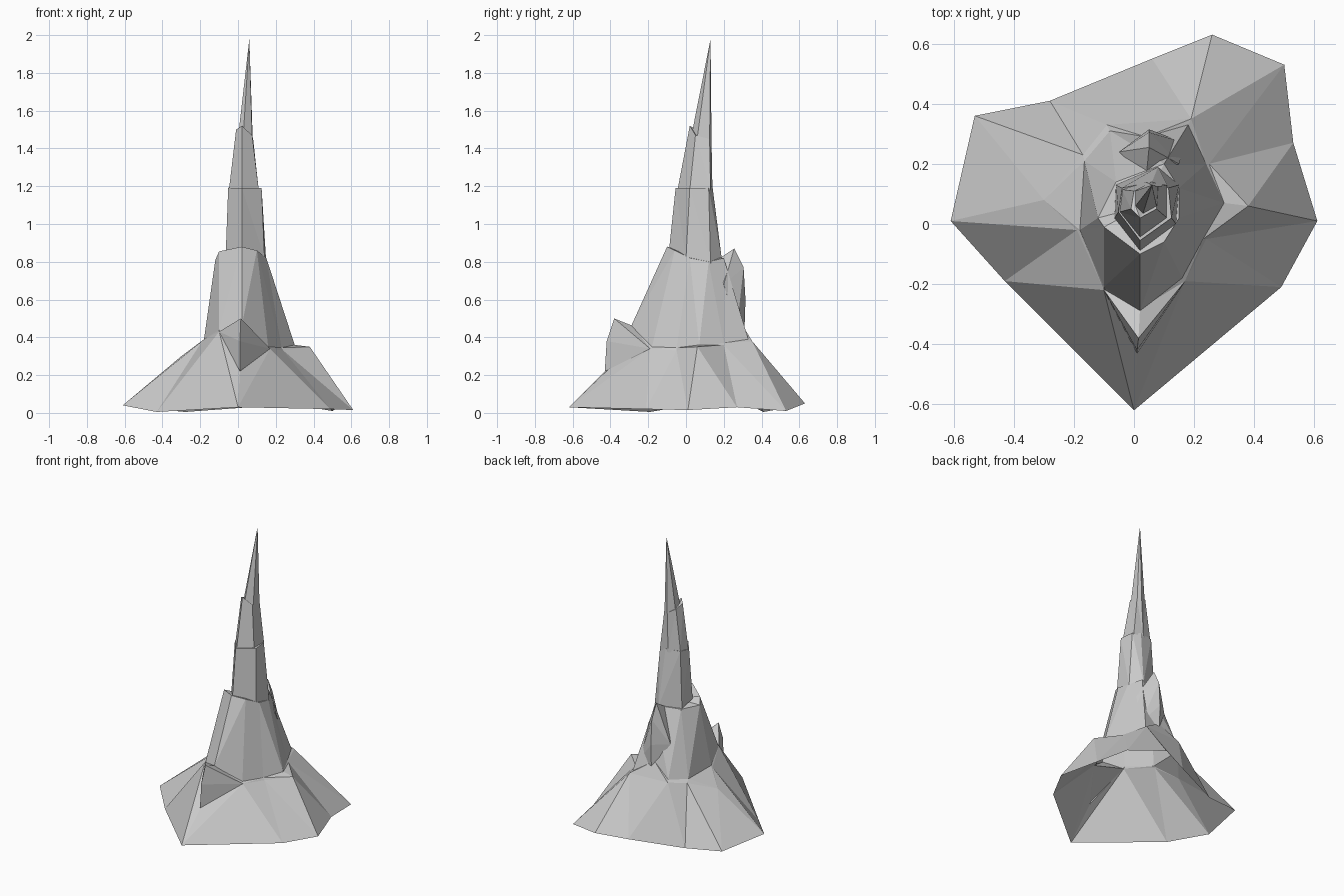
import bpy, bmesh
from math import atan2, pi


def finish(name, bm):
    bmesh.ops.recalc_face_normals(bm, faces=bm.faces)
    me = bpy.data.meshes.new(name)
    bm.to_mesh(me)
    bm.free()
    ob = bpy.data.objects.new(name, me)
    bpy.context.collection.objects.link(ob)
    return ob


def stitch(bm, a, b, center):
    """Triangulate between two rings of any size, walking round by angle."""
    def ordered(ring):
        key = lambda v: (atan2(v.co.y - center[1], v.co.x - center[0]) + pi / 2 + 0.25) % (2 * pi)
        s = sorted(ring, key=key)
        return s + s[:1], [key(v) for v in s] + [key(s[0]) + 2 * pi]
    (a, ka), (b, kb) = ordered(a), ordered(b)
    i = j = 0
    while i < len(a) - 1 or j < len(b) - 1:
        step_a = j == len(b) - 1 or (i < len(a) - 1 and ka[i] + ka[i + 1] < kb[j] + kb[j + 1])
        if step_a:
            bm.faces.new((a[i], a[i + 1], b[j]))
            i += 1
        else:
            bm.faces.new((a[i], b[j + 1], b[j]))
            j += 1


def loft(name, rings, center, tip=None):
    bm = bmesh.new()
    vr = [[bm.verts.new(p) for p in r] for r in rings]
    for a, b in zip(vr, vr[1:]):
        stitch(bm, a, b, center)
    if tip:
        t = bm.verts.new(tip)
        key = lambda v: atan2(v.co.y - center[1], v.co.x - center[0])
        s = sorted(vr[-1], key=key)
        for p, q in zip(s, s[1:] + s[:1]):
            bm.faces.new((p, q, t))
    return finish(name, bm)


def chunk(name, pts):
    bm = bmesh.new()
    for p in pts:
        bm.verts.new(p)
    bmesh.ops.convex_hull(bm, input=bm.verts)
    return finish(name, bm)


# Wide open skirt at the foot, with a shelf running in to the cone
rim = [(0, -.62, .03), (.49, -.21, .02), (.61, .01, .015), (.53, .27, .03),
       (.5, .53, .01), (.26, .63, .05), (.06, .55, .03), (-.28, .41, .005),
       (-.53, .36, .03), (-.61, .01, .04), (-.43, -.19, .005)]
shoulder = [(.01, -.42, .22), (.17, -.19, .34), (.24, -.05, .33), (.38, .06, .35),
            (.25, .2, .36), (.19, .35, .38), (-.09, .33, .38), (-.17, .23, .36),
            (-.3, .08, .3), (-.19, -.02, .38), (-.1, -.22, .43)]
waist = [(.02, -.29, .46), (.16, -.18, .35), (.23, -.05, .345), (.3, .07, .36),
         (.24, .2, .37), (.18, .33, .39), (.04, .29, .48), (-.08, .31, .39),
         (-.165, .21, .38), (-.18, -.02, .39), (-.1, -.21, .44)]
loft("skirt", [rim, shoulder, waist], (.02, .07))

# Main cone up to the first ledge
ledge = [(.02, -.10, .88), (.1, -.06, .86), (.15, .02, .82), (.15, .12, .8),
         (.1, .2, .82), (-.06, .14, .81), (-.12, .02, .81), (-.1, -.01, .855)]
loft("cone", [waist, ledge], (.03, .07), (.03, .06, .83))

# Column and spire
foot = [(.02, -.09, .86), (.14, 0, .82), (.15, .13, .79), (.08, .19, .81),
        (-.06, .13, .81), (-.065, .02, .84)]
collar = [(.02, -.055, 1.19), (.125, .02, 1.19), (.115, .12, 1.19), (.06, .14, 1.2),
          (-.04, .12, 1.2), (-.052, .04, 1.19)]
loft("column", [foot, collar], (.03, .07), (.04, .08, 1.19))
neck = [(.02, -.045, 1.18), (.11, .02, 1.18), (.11, .13, 1.18), (.04, .14, 1.18),
        (-.04, .115, 1.18), (-.048, .04, 1.18)]
crown = [(.02, .02, 1.52), (.075, .05, 1.47), (.08, .125, 1.45), (.05, .135, 1.45),
         (0, .11, 1.48), (-.01, .05, 1.5)]
inset = [(.03, .035, 1.5), (.075, .06, 1.46), (.078, .125, 1.45), (.05, .135, 1.45),
         (.005, .11, 1.48), (.005, .06, 1.5)]
loft("spire", [neck, crown, inset], (.04, .08), (.06, .13, 1.98))

# Jutting rocks on the front and the back
chunk("front_rock", [(.015, -.38, .5), (.01, -.42, .38), (.01, -.43, .22), (-.1, -.22, .43),
                     (.17, -.19, .34), (.02, -.28, .46)])
chunk("back_rock", [(.05, .255, .87), (.05, .305, .77), (.05, .315, .6), (.05, .31, .45),
                    (.15, .2, .68), (-.05, .24, .6), (.17, .27, .45), (.04, .15, .8)])
